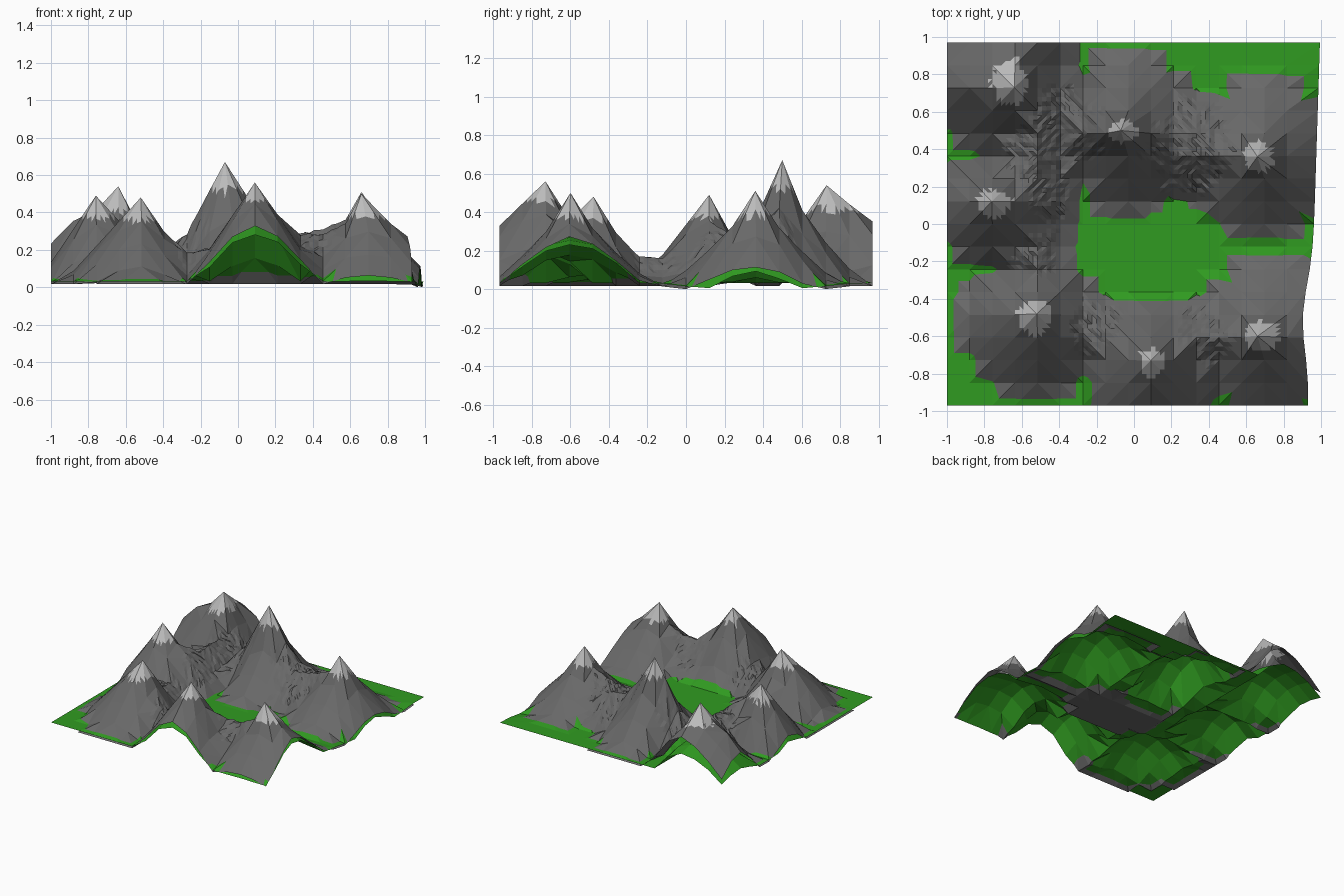
import bpy, bmesh, math, random
from mathutils import Vector

if "Cube" in bpy.data.objects:
    bpy.data.objects.remove(bpy.data.objects["Cube"])

random.seed(4)
N, STEP = 17, 0.1212

# Peaks: x, y, height, reach left / right / front / back, soil share, snow depth
PEAKS = [(-.07, .50, .67, .27, .42, .45, .43, .42, .15),
         (-.64, .73, .54, .50, .28, .38, .65, .42, .13),
         (.09, -.73, .56, .38, .40, .58, .36, .58, .10),
         (.66, .36, .51, .40, .42, .46, .45, .50, .13),
         (-.76, .12, .49, .33, .45, .38, .27, .38, .12),
         (-.52, -.48, .48, .44, .33, .48, .30, .40, .12),
         (.66, -.60, .50, .38, .70, .43, .44, .48, .13)]
# How hollow each slope is below its summit
HOLLOW = [.9, 0, 0, .6, 0, 0, .7]
# Saddles: x0, y0, x1, y1, height, half width
RIDGES = [(-.03, .47, .64, .37, .34, .33), (.09, -.64, .66, -.60, .30, .25),
          (-.52, .66, -.54, .12, .29, .27), (-.56, .10, -.50, -.44, .17, .22),
          (-.52, -.50, .09, -.64, .23, .23), (-.56, .66, -.15, .48, .20, .17),
          (-.88, .76, -.60, .95, .40, .30), (-.16, .50, .04, .46, .55, .24)]


def material(name, c):
    m = bpy.data.materials.new(name)
    m.diffuse_color = (*c, 1)
    m.use_nodes = True
    m.node_tree.nodes["Principled BSDF"].inputs["Base Color"].default_value = m.diffuse_color
    return m


def ell(x, y, p):
    dx, dy = x - p[0], y - p[1]
    return math.hypot(dx / p[3 if dx < 0 else 4], dy / p[5 if dy < 0 else 6])


def peak_h(x, y):
    best = -1
    for p, k in zip(PEAKS, HOLLOW):
        d = ell(x, y, p)
        best = max(best, p[2] * (1 - d) * (1 - k * max(0, d * (1 - d))))
    return best


def ridge_h(x, y):
    best = -1
    for x0, y0, x1, y1, h, w in RIDGES:
        a, b, q = Vector((x0, y0)), Vector((x1, y1)), Vector((x, y))
        t = max(0, min(1, (q - a).dot(b - a) / (b - a).length_squared))
        d = (q - a.lerp(b, t)).length
        best = max(best, h * (1 - d / w))
    return best


def ground_h(x, y):
    z = .032
    for p in PEAKS:
        d = ell(x, y, p) / .87
        z = max(z, .03 + p[7] * p[2] * max(0, 1 - d * d))
    if x > .85:  # right edge sags beside the hill
        z -= .027 * sum(math.exp(-((y - c) / .15) ** 2) for c in (.1, .62))
    return max(z, .004)


def rock_h(x, y):
    floor = max(0, ground_h(x, y) - .015)
    return max(peak_h(x, y), ridge_h(x, y), floor)


def sheet(height):
    """Triangulated grid with its nearest vertices pulled onto the peaks."""
    bm = bmesh.new()
    pts = [[Vector((-1 + i * STEP, -.97 + j * STEP, 0)) for i in range(N)]
           for j in range(N)]
    for row in pts:
        y = row[-1].y
        row[-1].x = .963 + .032 * y - .045 * math.exp(-((y + .5) / .25) ** 2)
    flat = [p for row in pts for p in row]
    for pk in PEAKS:
        q = min(flat, key=lambda p: math.hypot(p.x - pk[0], p.y - pk[1]))
        q.x, q.y = pk[0], pk[1]
    vs = []
    for row in pts:
        vs.append([bm.verts.new((p.x, p.y, height(p.x, p.y))) for p in row])
    for j in range(N - 1):
        for i in range(N - 1):
            a, b, c, d = vs[j][i], vs[j][i + 1], vs[j + 1][i + 1], vs[j + 1][i]
            # keep the higher diagonal so ridges stay sharp
            if a.co.z + c.co.z >= b.co.z + d.co.z:
                tris = ((a, b, c), (a, c, d))
            else:
                tris = ((a, b, d), (b, c, d))
            for t in tris:
                bm.faces.new(t)
    return bm


def finish(bm, name, mats):
    me = bpy.data.meshes.new(name)
    bm.to_mesh(me)
    bm.free()
    for m in mats:
        me.materials.append(m)
    ob = bpy.data.objects.new(name, me)
    bpy.context.collection.objects.link(ob)
    return ob


green = material("grass", (.03, .33, .015))
grey = material("stone", (.14, .14, .14))
white = material("snow", (.5, .5, .5))

# Grass sheet with rounded hills
finish(sheet(ground_h), "grass_ground", [green])

# Rock sheet: drop the buried outer faces, keep it under the valley
bm = sheet(rock_h)
buried = []
for f in bm.faces:
    c = f.calc_center_median()
    low = all(v.co.z < ground_h(v.co.x, v.co.y) for v in f.verts)
    if low and not (-.35 < c.x < .55 and -.45 < c.y < .2):
        buried.append(f)
bmesh.ops.delete(bm, geom=buried, context='FACES')
bmesh.ops.subdivide_edges(bm, edges=bm.edges[:], cuts=4, use_grid_fill=True)
bmesh.ops.triangulate(bm, faces=bm.faces[:])

# Rough scree on the saddles
for v in bm.verts:
    x, y, z = v.co
    if .1 < z < .36 and ridge_h(x, y) > peak_h(x, y) + .01 and x > -.7 \
            and y < .75 and not v.is_boundary:
        v.co.z += random.uniform(-.009, .009)

# Ragged snow caps around each summit
for f in bm.faces:
    c = f.calc_center_median()
    for p in PEAKS:
        if math.hypot(c.x - p[0], c.y - p[1]) < .2 and \
                c.z > p[2] - p[8] + random.uniform(-.015, .015):
            f.material_index = 1
finish(bm, "rock_mountains", [grey, white])
